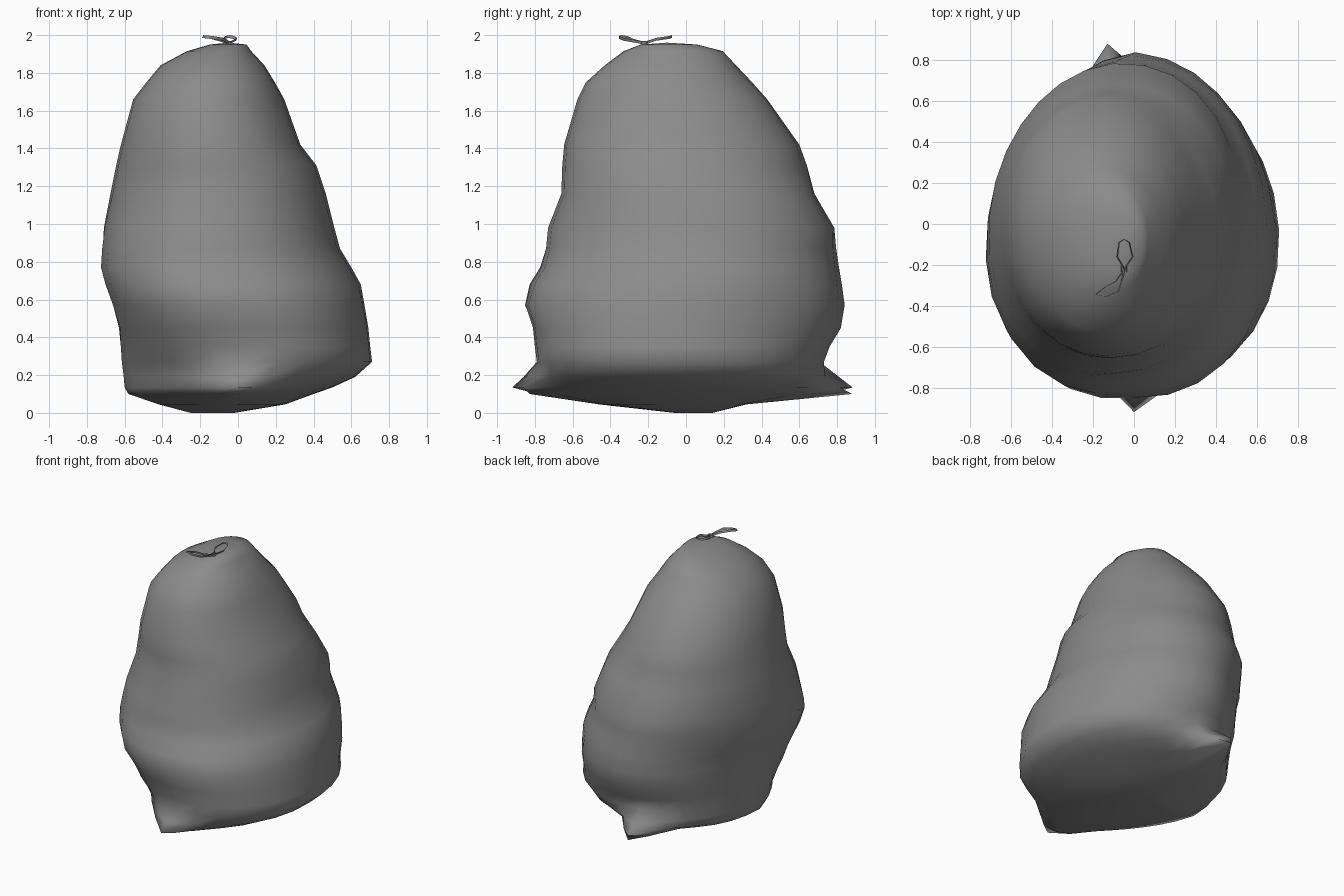
import bpy, bmesh, math

SEG = 28

# Sack cross-sections: z, x min, x max, y min, y max
RINGS = [
    (0.00, -0.25, -0.02, -0.06, 0.14),
    (0.045, -0.42, 0.25, -0.46, 0.32),
    (0.10, -0.58, 0.40, -0.67, 0.56),
    (0.135, -0.60, 0.50, -0.75, 0.66),
    (0.19, -0.605, 0.62, -0.77, 0.70),
    (0.27, -0.615, 0.71, -0.79, 0.73),
    (0.35, -0.62, 0.70, -0.80, 0.76),
    (0.45, -0.63, 0.69, -0.81, 0.82),
    (0.57, -0.655, 0.67, -0.85, 0.84),
    (0.68, -0.69, 0.65, -0.82, 0.825),
    (0.77, -0.715, 0.60, -0.765, 0.81),
    (0.87, -0.715, 0.54, -0.74, 0.795),
    (0.98, -0.71, 0.51, -0.73, 0.785),
    (1.16, -0.675, 0.465, -0.66, 0.68),
    (1.31, -0.645, 0.415, -0.655, 0.64),
    (1.42, -0.62, 0.33, -0.645, 0.60),
    (1.66, -0.555, 0.245, -0.575, 0.43),
    (1.75, -0.485, 0.195, -0.53, 0.35),
    (1.84, -0.41, 0.14, -0.43, 0.265),
    (1.915, -0.27, 0.07, -0.33, 0.195),
    (1.95, -0.15, 0.045, -0.24, 0.06),
]
# Pinched corners at the bottom: z -> (front pull, back pull)
EARS = {0.10: (0.17, 0.32), 0.135: (0.17, 0.24), 0.19: (0.09, 0.13)}
# Soft bulges and dents: side signs (x, y), height, spread, amount
BULGES = [(-1, -1, 0.70, 0.28, 0.065), (-1, -1, 0.15, 0.18, -0.09),
          (-1, 1, 0.75, 0.35, -0.06), (1, 1, 1.05, 0.14, 0.03),
          (1, 1, 1.32, 0.08, -0.03), (1, 1, 1.55, 0.12, 0.02),
          (1, 1, 0.45, 0.25, -0.04), (1, -1, 0.40, 0.25, 0.02)]


def spow(v, e):
    return math.copysign(abs(v) ** e, v)


def make_sack():
    bm = bmesh.new()
    loops = []
    for z, x0, x1, y0, y1 in RINGS:
        cx, cy, rx, ry = (x0 + x1) / 2, (y0 + y1) / 2, (x1 - x0) / 2, (y1 - y0) / 2
        front, back = EARS.get(z, (0, 0))
        loop = []
        for i in range(SEG):
            a = 2 * math.pi * i / SEG
            c, s = math.cos(a), math.sin(a)
            x = cx + rx * spow(c, 0.95)
            y = cy + ry * spow(s, 0.95)
            for sx, sy, h, spread, amount in BULGES:
                if c * sx > 0.01 and s * sy > 0.01:
                    k = amount * abs(math.sin(2 * a)) * math.exp(-((z - h) / spread) ** 2)
                    x += k * c
                    y += k * s
            tip_x = 0.0 if s < 0 else -0.13
            if z in EARS and abs(x - tip_x) < 0.06:
                x = tip_x
            if s < 0:
                y -= front * math.exp(-((x - tip_x) / 0.15) ** 2)
            else:
                y += back * math.exp(-((x - tip_x) / 0.12) ** 2)
            loop.append(bm.verts.new((x, y, z)))
        loops.append(loop)
    for a, b in zip(loops, loops[1:]):
        for i in range(SEG):
            j = (i + 1) % SEG
            bm.faces.new((a[i], a[j], b[j], b[i]))
    # Close bottom and crown
    bm.faces.new(loops[0][::-1])
    tip = bm.verts.new((-0.05, -0.10, 1.96))
    for i in range(SEG):
        bm.faces.new((loops[-1][i], loops[-1][(i + 1) % SEG], tip))
    return finish(bm, "sack_body")


# Dark grey plastic
grey = bpy.data.materials.new("dark_grey")
grey.diffuse_color = (0.26, 0.26, 0.26, 1)


def finish(bm, name):
    mesh = bpy.data.meshes.new(name)
    bm.to_mesh(mesh)
    bm.free()
    mesh.materials.append(grey)
    for p in mesh.polygons:
        p.use_smooth = True
    ob = bpy.data.objects.new(name, mesh)
    bpy.context.collection.objects.link(ob)
    return ob


def make_ribbon(name, path, width):
    # Thin upright band following a path
    bm = bmesh.new()
    pairs = [(bm.verts.new(p), bm.verts.new((p[0] + 0.006, p[1], p[2] + width))) for p in path]
    for a, b in zip(pairs, pairs[1:]):
        bm.faces.new((a[0], b[0], b[1], a[1]))
    return finish(bm, name)


make_sack()

# Drawstring bow on the crown
make_ribbon("bow_loop_back", [
    (-0.05, -0.22, 1.95), (-0.085, -0.16, 1.97), (-0.075, -0.09, 1.98), (-0.05, -0.075, 1.985),
    (-0.025, -0.09, 1.98), (-0.01, -0.16, 1.97), (-0.05, -0.22, 1.95)], 0.015)
make_ribbon("bow_loop_front", [
    (-0.05, -0.22, 1.95), (-0.09, -0.28, 1.965), (-0.145, -0.31, 1.98), (-0.19, -0.345, 1.985),
    (-0.14, -0.355, 1.98), (-0.08, -0.33, 1.97), (-0.06, -0.27, 1.96), (-0.05, -0.22, 1.95)], 0.015)
make_ribbon("bow_knot", [
    (-0.065, -0.235, 1.945), (-0.04, -0.235, 1.945), (-0.04, -0.205, 1.945),
    (-0.065, -0.205, 1.945), (-0.065, -0.235, 1.945)], 0.025)
